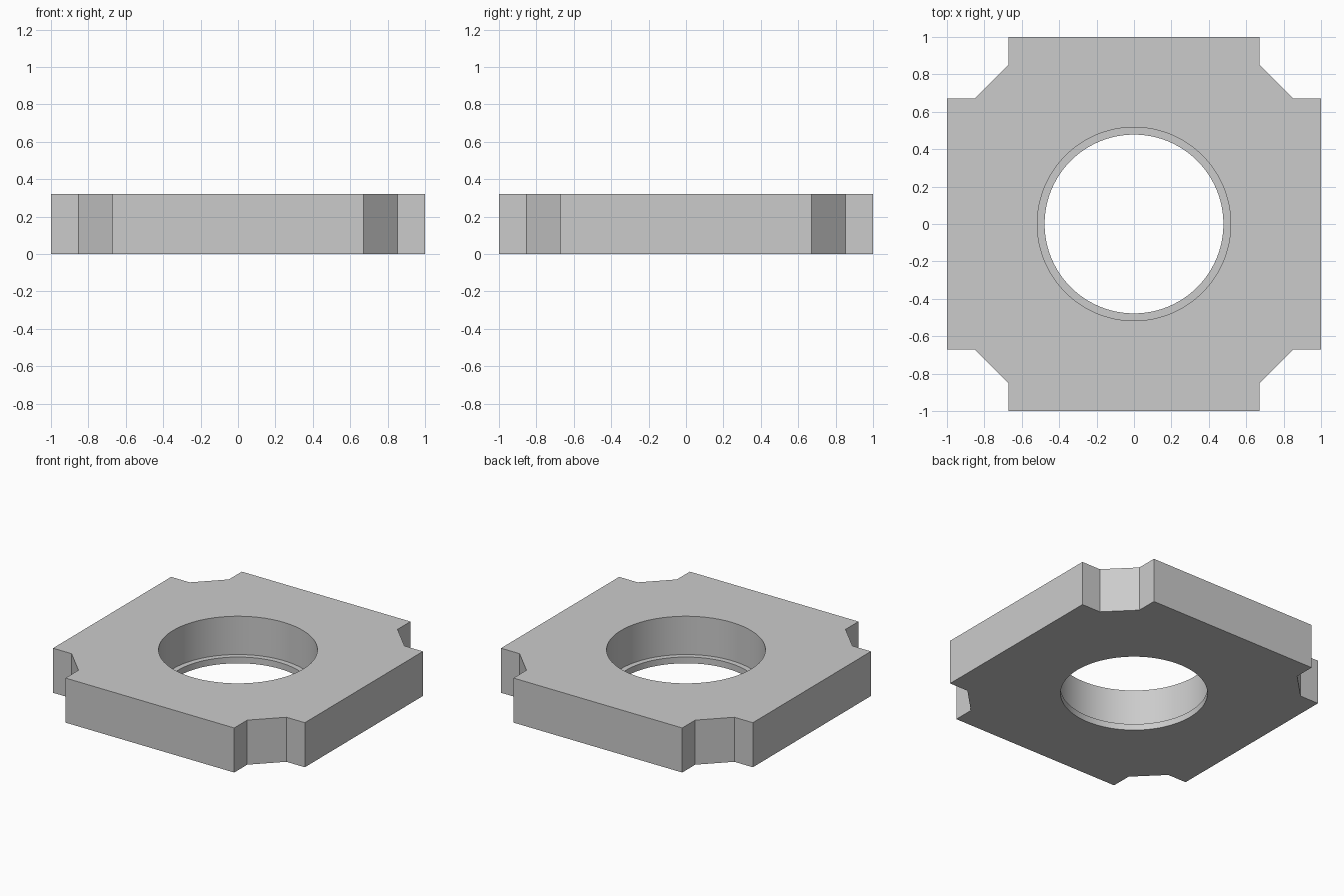
import bpy, bmesh, math
from mathutils import Matrix

cube = bpy.data.objects.get("Cube")
if cube:
    bpy.data.objects.remove(cube, do_unlink=True)

HEIGHT = 0.32
LEDGE = 0.045
BORE_R, LIP_R = 0.517, 0.478

grey = bpy.data.materials.new("plain grey")
grey.use_nodes = True
colour = (0.6, 0.6, 0.6, 1)
grey.diffuse_color = colour
grey.node_tree.nodes["Principled BSDF"].inputs["Base Color"].default_value = colour


def add_object(name, bm):
    bmesh.ops.recalc_face_normals(bm, faces=bm.faces)
    mesh = bpy.data.meshes.new(name)
    bm.to_mesh(mesh)
    bm.free()
    obj = bpy.data.objects.new(name, mesh)
    bpy.context.collection.objects.link(obj)
    mesh.materials.append(grey)
    return obj


def cut_cylinder(target, name, radius, bottom, top):
    bm = bmesh.new()
    bmesh.ops.create_cone(bm, cap_ends=True, segments=96, radius1=radius, radius2=radius,
                          depth=top - bottom,
                          matrix=Matrix.Translation((0, 0, (top + bottom) / 2)))
    cutter = add_object(name, bm)
    cutter.hide_render = True
    mod = target.modifiers.new(name, 'BOOLEAN')
    mod.operation = 'DIFFERENCE'
    mod.solver = 'EXACT'
    mod.object = cutter
    bpy.context.view_layer.objects.active = target
    bpy.ops.object.modifier_apply(modifier=name)
    bpy.data.objects.remove(cutter, do_unlink=True)


# Square plate with a notched corner repeated at each quarter turn
corner = [(1, 0.67), (0.853, 0.67), (0.67, 0.853), (0.67, 1)]
bm = bmesh.new()
outline = []
for quarter in range(4):
    turn = Matrix.Rotation(quarter * math.pi / 2, 3, 'Z')
    for x, y in corner:
        v = bm.verts.new((x, y, 0))
        v.co = turn @ v.co
        outline.append(v)
base = bm.faces.new(outline)
ext = bmesh.ops.extrude_face_region(bm, geom=[base])
top_verts = [g for g in ext["geom"] if isinstance(g, bmesh.types.BMVert)]
bmesh.ops.translate(bm, verts=top_verts, vec=(0, 0, HEIGHT))
plate = add_object("notched_plate", bm)

# Wide bore from the top, leaving a thin ledge round the narrower hole
cut_cylinder(plate, "bore", BORE_R, LEDGE, HEIGHT + 0.2)
cut_cylinder(plate, "lip_hole", LIP_R, -0.2, HEIGHT + 0.1)

bpy.ops.object.select_all(action='DESELECT')
plate.select_set(True)
bpy.context.view_layer.objects.active = plate
bpy.ops.object.shade_smooth_by_angle(angle=math.radians(30))
